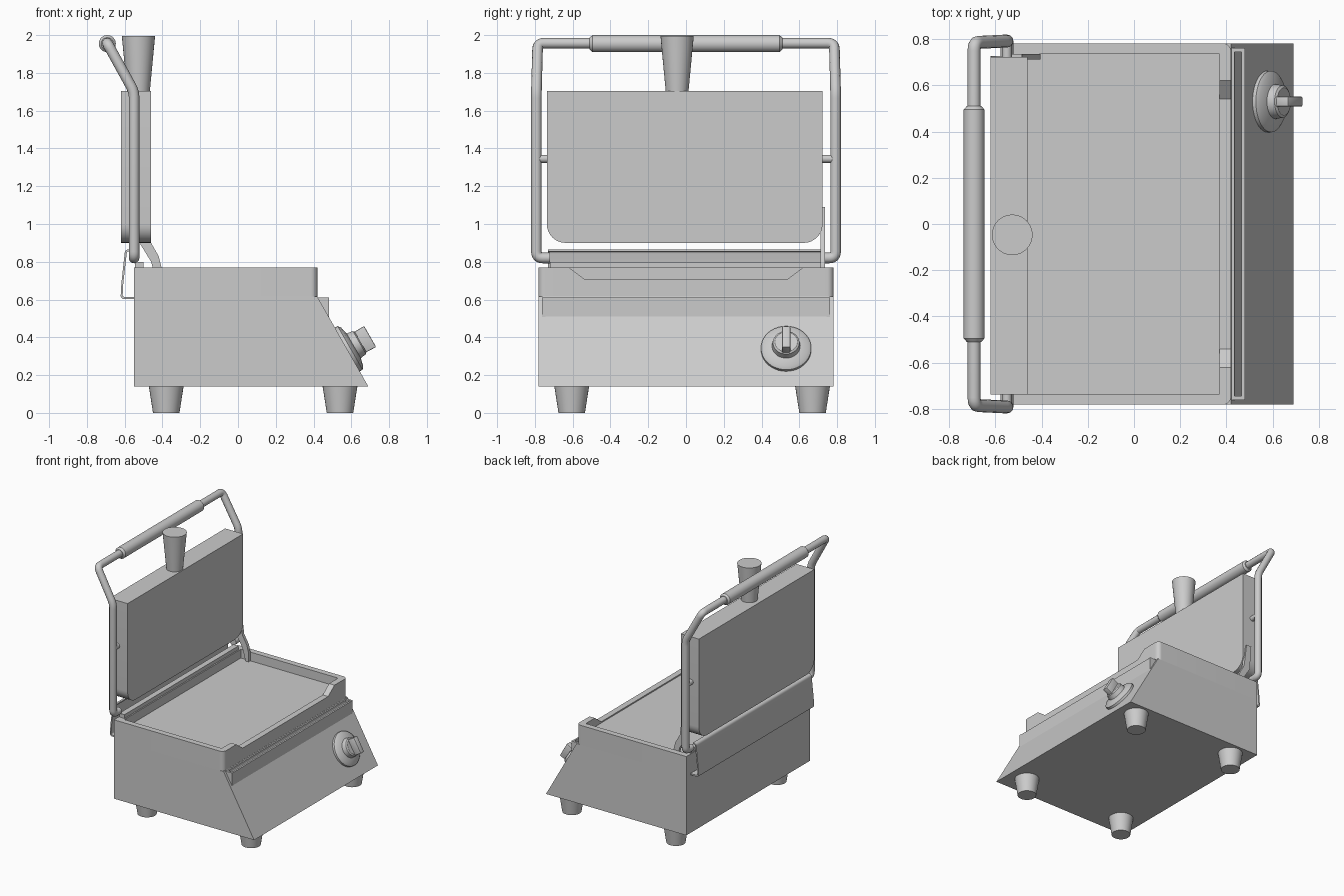
import bpy, bmesh, math
from mathutils import Vector, Matrix

if "Cube" in bpy.data.objects:
    bpy.data.objects.remove(bpy.data.objects["Cube"])


def finish(name, bm, smooth=True):
    bmesh.ops.recalc_face_normals(bm, faces=bm.faces)
    me = bpy.data.meshes.new(name)
    bm.to_mesh(me)
    bm.free()
    ob = bpy.data.objects.new(name, me)
    bpy.context.collection.objects.link(ob)
    if smooth:
        bpy.ops.object.select_all(action='DESELECT')
        ob.select_set(True)
        bpy.context.view_layer.objects.active = ob
        bpy.ops.object.shade_smooth_by_angle(angle=math.radians(35))
    return ob


def prism(name, pts, axis, lo, hi, bevel=0):
    """Extrude a 2D outline along an axis (x: yz, y: xz, z: xy points)."""
    place = {'x': lambda a, b: (lo, a, b), 'y': lambda a, b: (a, lo, b), 'z': lambda a, b: (a, b, lo)}[axis]
    bm = bmesh.new()
    face = bm.faces.new([bm.verts.new(place(*p)) for p in pts])
    ext = bmesh.ops.extrude_face_region(bm, geom=[face])
    step = Vector([hi - lo if c == axis else 0 for c in 'xyz'])
    bmesh.ops.translate(bm, vec=step, verts=[v for v in ext['geom'] if isinstance(v, bmesh.types.BMVert)])
    bmesh.ops.recalc_face_normals(bm, faces=bm.faces)
    if bevel:
        bmesh.ops.bevel(bm, geom=bm.edges[:], offset=bevel, segments=2, affect='EDGES', profile=0.5)
    return finish(name, bm)


def box(name, x0, x1, y0, y1, z0, z1, bevel=0):
    return prism(name, [(x0, y0), (x1, y0), (x1, y1), (x0, y1)], 'z', z0, z1, bevel)


def arc(cx, cy, r, a0, a1, n=8):
    return [(cx + r * math.cos(math.radians(a0 + (a1 - a0) * i / n)),
             cy + r * math.sin(math.radians(a0 + (a1 - a0) * i / n))) for i in range(n + 1)]


def lathe(name, profile, origin, direction=(0, 0, 1), n=32):
    """Revolve (radius, height) pairs around a direction."""
    mat = Matrix.Translation(origin) @ Vector((0, 0, 1)).rotation_difference(Vector(direction)).to_matrix().to_4x4()
    bm = bmesh.new()
    rings = [[bm.verts.new(mat @ Vector((r * math.cos(2 * math.pi * i / n), r * math.sin(2 * math.pi * i / n), h)))
              for i in range(n)] for r, h in profile]
    for a, b in zip(rings, rings[1:]):
        for i in range(n):
            bm.faces.new((a[i], a[(i + 1) % n], b[(i + 1) % n], b[i]))
    bm.faces.new(rings[0])
    bm.faces.new(rings[-1])
    return finish(name, bm)


def rounded_path(pts, radius, n=6):
    """Replace inner corners of a path by quadratic arcs."""
    pts = [Vector(p) for p in pts]
    out = [pts[0]]
    for a, b, c in zip(pts, pts[1:], pts[2:]):
        s, e = b + (a - b).normalized() * radius, b + (c - b).normalized() * radius
        for i in range(n + 1):
            t = i / n
            out.append(s * (1 - t) ** 2 + b * 2 * t * (1 - t) + e * t * t)
    return out + [pts[-1]]


def tube(name, pts, radius):
    cu = bpy.data.curves.new(name, 'CURVE')
    cu.dimensions = '3D'
    cu.bevel_depth = radius
    cu.bevel_resolution = 4
    cu.use_fill_caps = True
    sp = cu.splines.new('POLY')
    sp.points.add(len(pts) - 1)
    for p, q in zip(sp.points, pts):
        p.co = (*q, 1)
    ob = bpy.data.objects.new(name, cu)
    bpy.context.collection.objects.link(ob)
    return ob


# base housing with slanted control panel
prism('base_housing', [(-.55, .14), (.69, .14), (.42, .615), (-.55, .615)], 'y', -.782, .782)

# tapered feet
for fx, xs in (('back', -.38), ('front', .54)):
    for fy, ys in (('left', -.605), ('right', .67)):
        lathe(f'foot_{fx}_{fy}', [(.07, 0), (.092, .14)], (xs, ys, 0))

# lower cooking plate and its rim
box('lower_plate', -.50, .38, -.735, .735, .60, .70)
for side, s in (('left', -1), ('right', 1)):
    outline = [(-.55, .735), (.37, .735), (.37, .70), (.42, .70)] + arc(.385, .747, .035, 0, 90) + [(-.55, .782)]
    prism(f'rim_{side}', [(x, s * y) for x, y in outline], 'z', .61, .77)
prism('rim_front', [(-.74, .61), (.74, .61), (.74, .77), (.62, .77), (.54, .71),
                    (-.54, .71), (-.62, .77), (-.74, .77)], 'x', .371, .419)
box('rim_back', -.549, -.49, -.74, .74, .61, .77)

# drip tray under the front rim
box('drip_tray_front', .466, .48, -.76, .76, .495, .61)
box('drip_tray_back', .42, .434, -.76, .76, .50, .61)
box('drip_tray_floor', .42, .48, -.76, .76, .50, .53)
for side, s in (('left', -1), ('right', 1)):
    y0, y1 = sorted((s * .745, s * .762))
    box(f'drip_tray_end_{side}', .42, .481, y0, y1, .495, .612)

# control knob, perpendicular to the slanted panel
normal = Vector((.867, 0, .498))
up = Vector((-.498, 0, .867))
centre = Vector((.578, .53, .335))
lathe('knob_dial', [(.133, -.01), (.133, .018), (.118, .03), (.075, .04), (.07, .075), (.06, .082)], centre, normal, 40)
grip = []
for a, h in ((-.062, .06), (.062, .06), (.064, .14), (-.064, .14)):
    p = centre + up * a + normal * h
    grip.append((p.x, p.z))
prism('knob_grip', grip, 'y', .508, .552, .006)

# raised upper plate with rounded lower corners
lid = [(-.737, 1.705)] + arc(-.637, 1.0, .1, 180, 270) + arc(.623, 1.0, .1, 270, 360) + [(.723, 1.705)]
prism('upper_plate', lid, 'x', -.62, -.46)

# tapered post on top of the upper plate
lathe('top_post', [(.06, 1.70), (.088, 1.995)], (-.527, -.047, 0))

# lifting frame, its grip and side pins
half = [(-.55, .72, .82), (-.55, .792, .82), (-.55, .792, 1.70), (-.692, .785, 1.957)]
path = half + [(x, -y, z) for x, y, z in reversed(half)]
tube('lifting_frame', rounded_path(path, .035), .028)
lathe('frame_grip', [(.032, -.51), (.045, -.495), (.045, .495), (.032, .51)], (-.692, 0, 1.955), (0, 1, 0))
for side, y in (('left', -.755), ('right', .745)):
    lathe(f'side_pin_{side}', [(.021, -.05), (.021, .05)], (-.55, y, 1.345), (0, 1, 0), 20)

# curved splash sheet along the back
outer = [p.to_tuple() for p in rounded_path([(-.55, .603, 0), (-.622, .603, 0), (-.618, .68, 0), (-.598, .865, 0), (-.57, .865, 0)], .02)]
inner = [p.to_tuple() for p in rounded_path([(-.57, .855, 0), (-.588, .855, 0), (-.608, .68, 0), (-.611, .614, 0), (-.55, .614, 0)], .012)]
prism('back_splash_sheet', [(p[0], p[1]) for p in outer + inner], 'y', -.73, .728)

# hinge rail and bent lid support
box('hinge_rail', -.545, -.50, -.72, .72, .76, .80)
prism('lid_support', [(-.43, .69), (-.405, .69), (-.405, .77), (-.42, .83), (-.46, .90), (-.485, 1.09),
                      (-.53, 1.09), (-.515, .89), (-.46, .80)], 'y', .712, .736)
